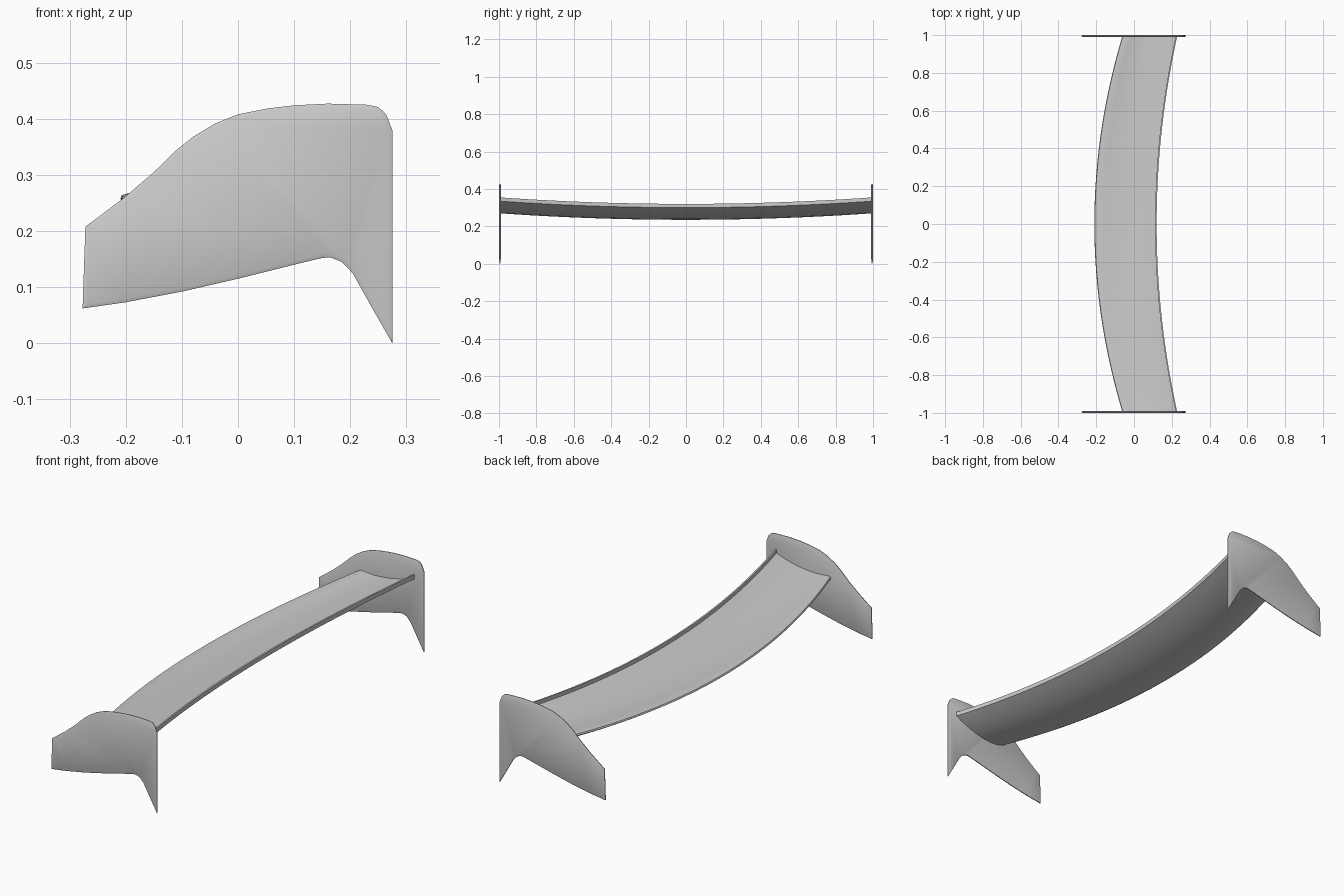
import bpy, bmesh, math
from mathutils import Vector

cube = bpy.data.objects.get("Cube")
if cube:
    bpy.data.objects.remove(cube, do_unlink=True)

grey = bpy.data.materials.new("light grey")
grey.use_nodes = True
colour = (0.6, 0.6, 0.6, 1)
grey.diffuse_color = colour
grey.node_tree.nodes["Principled BSDF"].inputs["Base Color"].default_value = colour


def loft(name, sections, smooth_angle):
    """Skin a row of closed cross-sections and cap both ends."""
    bm = bmesh.new()
    rings = [[bm.verts.new(p) for p in section] for section in sections]
    for a, b in zip(rings, rings[1:]):
        for i in range(len(a)):
            j = (i + 1) % len(a)
            bm.faces.new((a[i], a[j], b[j], b[i]))
    bm.faces.new(rings[0])
    bm.faces.new(rings[-1])
    bmesh.ops.recalc_face_normals(bm, faces=bm.faces)
    mesh = bpy.data.meshes.new(name)
    bm.to_mesh(mesh)
    bm.free()
    mesh.materials.append(grey)
    obj = bpy.data.objects.new(name, mesh)
    bpy.context.collection.objects.link(obj)
    bpy.ops.object.select_all(action="DESELECT")
    obj.select_set(True)
    bpy.context.view_layer.objects.active = obj
    bpy.ops.object.shade_smooth_by_angle(angle=math.radians(smooth_angle))
    return obj


def inset(outline, distance):
    """Move a counter-clockwise outline inwards with mitred corners."""
    result = []
    for i, p in enumerate(outline):
        before = (p - outline[i - 1]).normalized()
        after = (outline[(i + 1) % len(outline)] - p).normalized()
        n1 = Vector((-before.y, before.x))
        n2 = Vector((-after.y, after.x))
        result.append(p + (n1 + n2) * distance / (1 + n1.dot(n2)))
    return result


# End plates: side outline (x, z) with a softly chamfered rim
plate_outline = [Vector(p) for p in (
    (-.277, .062), (-.2, .073), (-.1, .092), (0, .115), (.1, .14), (.15, .152),
    (.165, .153), (.185, .145), (.205, .124), (.235, .07), (.275, 0),
    (.275, .38), (.264, .408), (.25, .421), (.23, .425), (.16, .427),
    (.1, .424), (.05, .418), (0, .408), (-.04, .392), (-.08, .368),
    (-.11, .344), (-.15, .305), (-.2, .262), (-.25, .224), (-.272, .208))]
rim = inset(plate_outline, .007)
for name, side in (("left_end_plate", 1), ("right_end_plate", -1)):
    layers = [(1, rim), (.997, plate_outline), (.993, plate_outline), (.99, rim)]
    loft(name, [[(p.x, side * y, p.y) for p in ring] for y, ring in layers], 25)

# Wing: cambered section (chord fraction, height) with an upright rear lip
wing_section = (
    (0, .022), (.01, .029), (.04, .032), (.15, .029), (.3, .027), (.45, .03),
    (.6, .036), (.75, .046), (.88, .057), (.975, .068), (.975, .085),
    (1, .085), (1, .065), (.9, .049), (.75, .03), (.6, .015), (.45, .005),
    (.3, 0), (.15, .003), (.05, .012))
steps = 48
sections = []
for k in range(steps + 1):
    y = .994 * (2 * k / steps - 1)
    front = -.21 + .15 * y * y
    rear = .12 + .11 * y * y
    base = .235 + .035 * y * y
    sections.append([(front + t * (rear - front), y, base + h)
                     for t, h in wing_section])
loft("wing", sections, 35)
